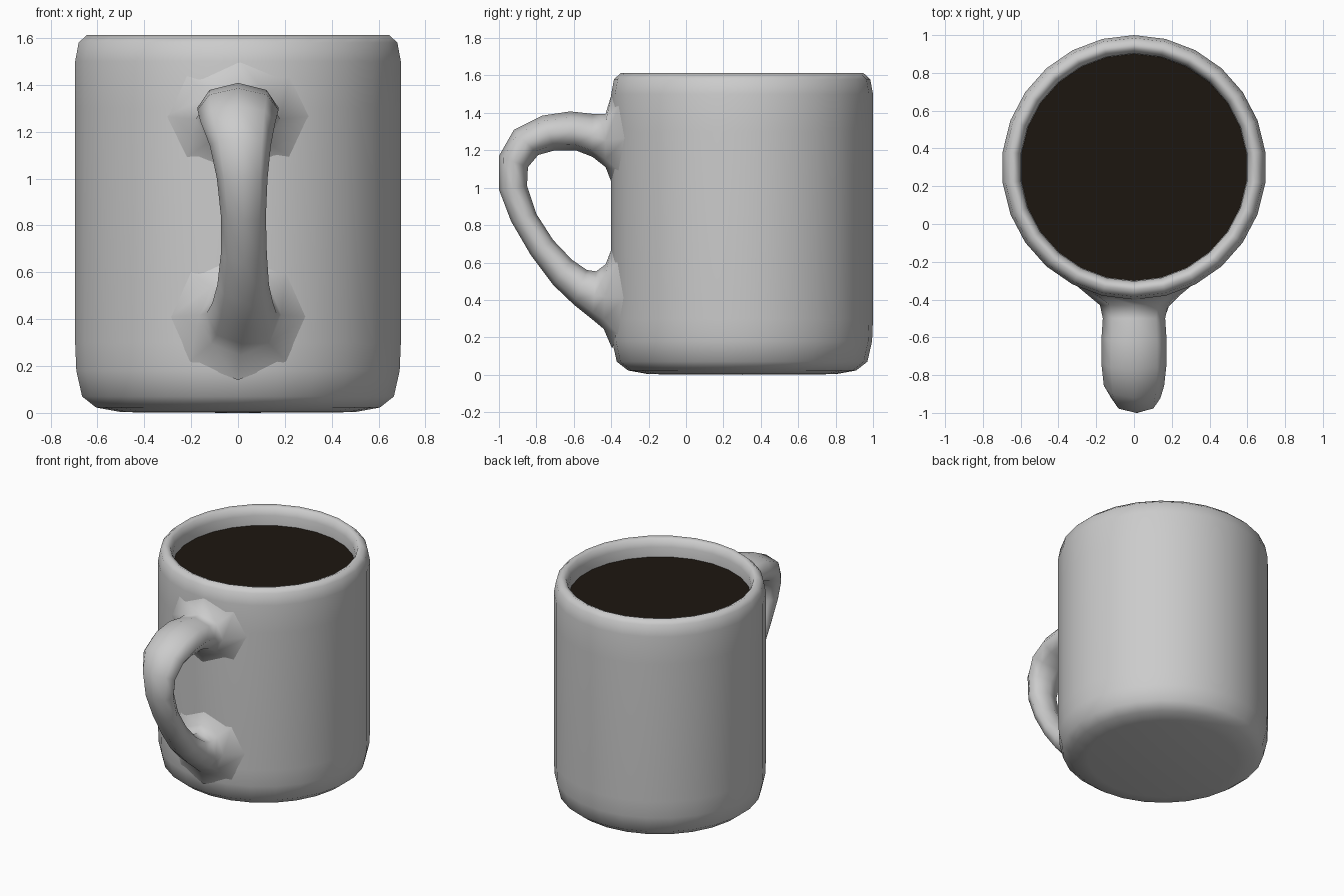
import bpy, bmesh
from math import sin, cos, pi, sqrt

if "Cube" in bpy.data.objects:
    bpy.data.objects.remove(bpy.data.objects["Cube"])

CY = 0.3      # mug axis position in y
SIDES = 26


def loft(name, rings):
    """Skin a list of closed rings; a one-point ring becomes a pole."""
    bm = bmesh.new()
    loops = [[bm.verts.new(p) for p in r] for r in rings]
    for a, b in zip(loops, loops[1:]):
        n = max(len(a), len(b))
        for i in range(n):
            j = (i + 1) % n
            if len(a) == 1:
                bm.faces.new((a[0], b[j], b[i]))
            elif len(b) == 1:
                bm.faces.new((a[i], a[j], b[0]))
            else:
                bm.faces.new((a[i], a[j], b[j], b[i]))
    bmesh.ops.recalc_face_normals(bm, faces=bm.faces)
    me = bpy.data.meshes.new(name)
    bm.to_mesh(me)
    bm.free()
    me.polygons.foreach_set("use_smooth", [True] * len(me.polygons))
    ob = bpy.data.objects.new(name, me)
    bpy.context.collection.objects.link(ob)
    return ob


def circle(r, z):
    if r == 0:
        return [(0, CY, z)]
    return [(r * cos(pi / 2 + 2 * pi * i / SIDES),
             CY + r * sin(pi / 2 + 2 * pi * i / SIDES), z) for i in range(SIDES)]


# Hollow mug body: outside, rounded rim, inside wall and floor
body_profile = [(0, 0), (0.5, 0.003), (0.61, 0.023), (0.67, 0.07), (0.695, 0.18),
                (0.70, 0.3), (0.70, 1.3), (0.70, 1.5), (0.685, 1.58), (0.65, 1.612),
                (0.62, 1.60), (0.603, 1.55), (0.60, 1.46), (0.60, 0.25),
                (0.55, 0.13), (0, 0.12)]
loft("mug_body", [circle(r, z) for r, z in body_profile])

# Coffee surface
coffee = loft("coffee", [circle(0.602, 1.48), circle(0, 1.48)])
if coffee.data.polygons[0].normal.z < 0:
    coffee.data.flip_normals()
mat = bpy.data.materials.new("coffee_brown")
mat.diffuse_color = (0.012, 0.008, 0.005, 1)
mat.use_nodes = True
mat.node_tree.nodes["Principled BSDF"].inputs["Base Color"].default_value = mat.diffuse_color
coffee.data.materials.append(mat)

# Handle sections: outer y, z, inner y, z, half width, x offset
sections = [
    (-0.39, 1.51, -0.41, 1.02, 0.31, 0.0),
    (-0.43, 1.395, -0.43, 1.11, 0.18, 0.0),
    (-0.50, 1.395, -0.50, 1.165, 0.165, 0.0),
    (-0.62, 1.408, -0.59, 1.20, 0.172, 0.0),
    (-0.77, 1.385, -0.70, 1.20, 0.173, 0.0),
    (-0.92, 1.31, -0.79, 1.175, 0.16, 0.0),
    (-1.00, 1.17, -0.845, 1.11, 0.13, 0.01),
    (-1.00, 0.99, -0.85, 1.01, 0.108, 0.018),
    (-0.935, 0.82, -0.80, 0.86, 0.096, 0.023),
    (-0.83, 0.64, -0.71, 0.72, 0.098, 0.025),
    (-0.71, 0.48, -0.61, 0.615, 0.11, 0.022),
    (-0.60, 0.375, -0.53, 0.56, 0.13, 0.02),
    (-0.50, 0.295, -0.48, 0.553, 0.15, 0.015),
    (-0.44, 0.245, -0.43, 0.59, 0.175, 0.01),
    (-0.39, 0.14, -0.41, 0.68, 0.29, 0.0),
]
rings = []
for k, (oy, oz, iy, iz, w, dx) in enumerate(sections):
    ring = []
    for i in range(8):
        a = 2 * pi * i / 8
        t = (1 + cos(a)) / 2          # 1 on the outer side, 0 on the inner
        x = dx + w * sin(a)
        y, z = iy + (oy - iy) * t, iz + (oz - iz) * t
        if k in (0, len(sections) - 1):   # flared ends hug the body wall
            y = CY - sqrt(0.695 ** 2 - x * x)
        ring.append((x, y, z))
    rings.append(ring)
loft("handle", rings)
